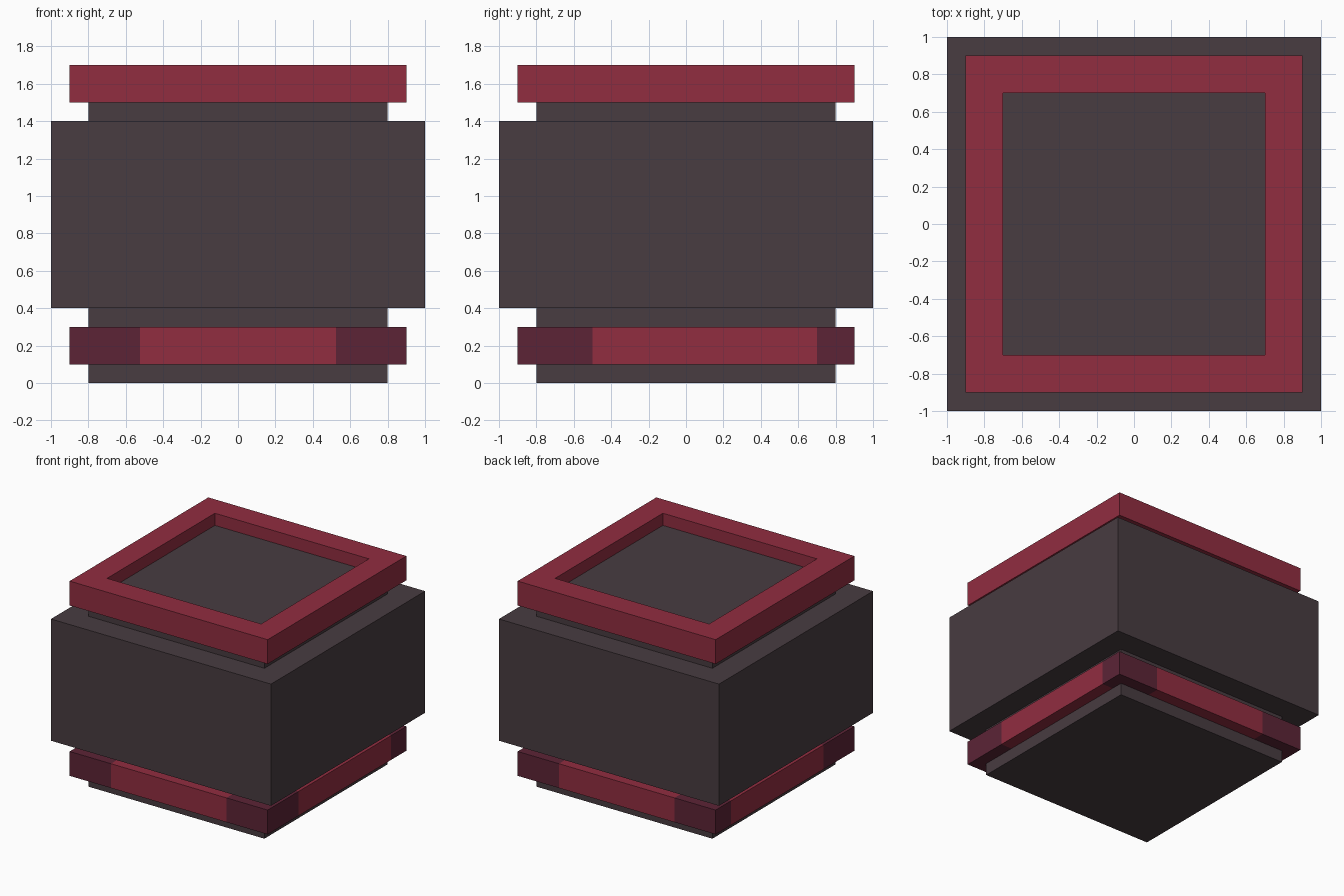
import bpy, bmesh
from mathutils import Vector

old = bpy.data.objects.get("Cube")
if old:
    bpy.data.objects.remove(old, do_unlink=True)


def linear(v):
    v /= 255
    return v / 12.92 if v <= 0.04045 else ((v + 0.055) / 1.055) ** 2.4


def material(name, rgb):
    colour = [linear(v) for v in rgb] + [1.0]
    m = bpy.data.materials.new(name)
    m.use_nodes = True
    m.diffuse_color = colour
    m.node_tree.nodes["Principled BSDF"].inputs["Base Color"].default_value = colour
    return m


charcoal = material("charcoal", (72, 60, 65))
crimson = material("crimson", (145, 45, 64))
plum = material("plum", (92, 36, 54))


def make_object(name, bm, *mats):
    bmesh.ops.recalc_face_normals(bm, faces=bm.faces)
    mesh = bpy.data.meshes.new(name)
    bm.to_mesh(mesh)
    bm.free()
    for m in mats:
        mesh.materials.append(m)
    obj = bpy.data.objects.new(name, mesh)
    bpy.context.collection.objects.link(obj)
    return obj


def block(name, half, z0, z1, mat):
    """Square block centred on the z axis."""
    bm = bmesh.new()
    bmesh.ops.create_cube(bm, size=1)
    bmesh.ops.scale(bm, vec=(2 * half, 2 * half, z1 - z0), verts=bm.verts)
    bmesh.ops.translate(bm, vec=(0, 0, (z0 + z1) / 2), verts=bm.verts)
    return make_object(name, bm, mat)


def square_ring(inner, outer, z0, z1):
    """Square frame with a rectangular cross-section."""
    bm = bmesh.new()
    section = [(outer, z0), (outer, z1), (inner, z1), (inner, z0)]
    corners = [(-1, -1), (1, -1), (1, 1), (-1, 1)]
    loops = [[bm.verts.new((sx * r, sy * r, z)) for r, z in section]
             for sx, sy in corners]
    for i in range(4):
        a, b = loops[i], loops[(i + 1) % 4]
        for j in range(4):
            k = (j + 1) % 4
            bm.faces.new((a[j], b[j], b[k], a[k]))
    return bm


# Core, visible as the foot, the neck and the recessed lid
block("core", 0.8, 0.0, 1.6, charcoal)

# Wide main body
block("main_body", 1.0, 0.4, 1.4, charcoal)

# Raised rim around the lid
make_object("top_rim", square_ring(0.7, 0.9, 1.5, 1.7), crimson)

# Lower band, cut so its corners can take a darker colour
X_CUT, Y_FRONT, Y_BACK = 0.525, -0.5, 0.7
band = square_ring(0.7, 0.9, 0.1, 0.3)
cuts = [((-X_CUT, 0, 0), (1, 0, 0)), ((X_CUT, 0, 0), (1, 0, 0)),
        ((0, Y_FRONT, 0), (0, 1, 0)), ((0, Y_BACK, 0), (0, 1, 0))]
for co, no in cuts:
    bmesh.ops.bisect_plane(band, geom=band.verts[:] + band.edges[:] + band.faces[:],
                           plane_co=Vector(co), plane_no=Vector(no), dist=1e-5)
for f in band.faces:
    c = f.calc_center_median()
    if abs(c.x) > X_CUT and not Y_FRONT < c.y < Y_BACK:
        f.material_index = 1
make_object("lower_band", band, crimson, plum)
